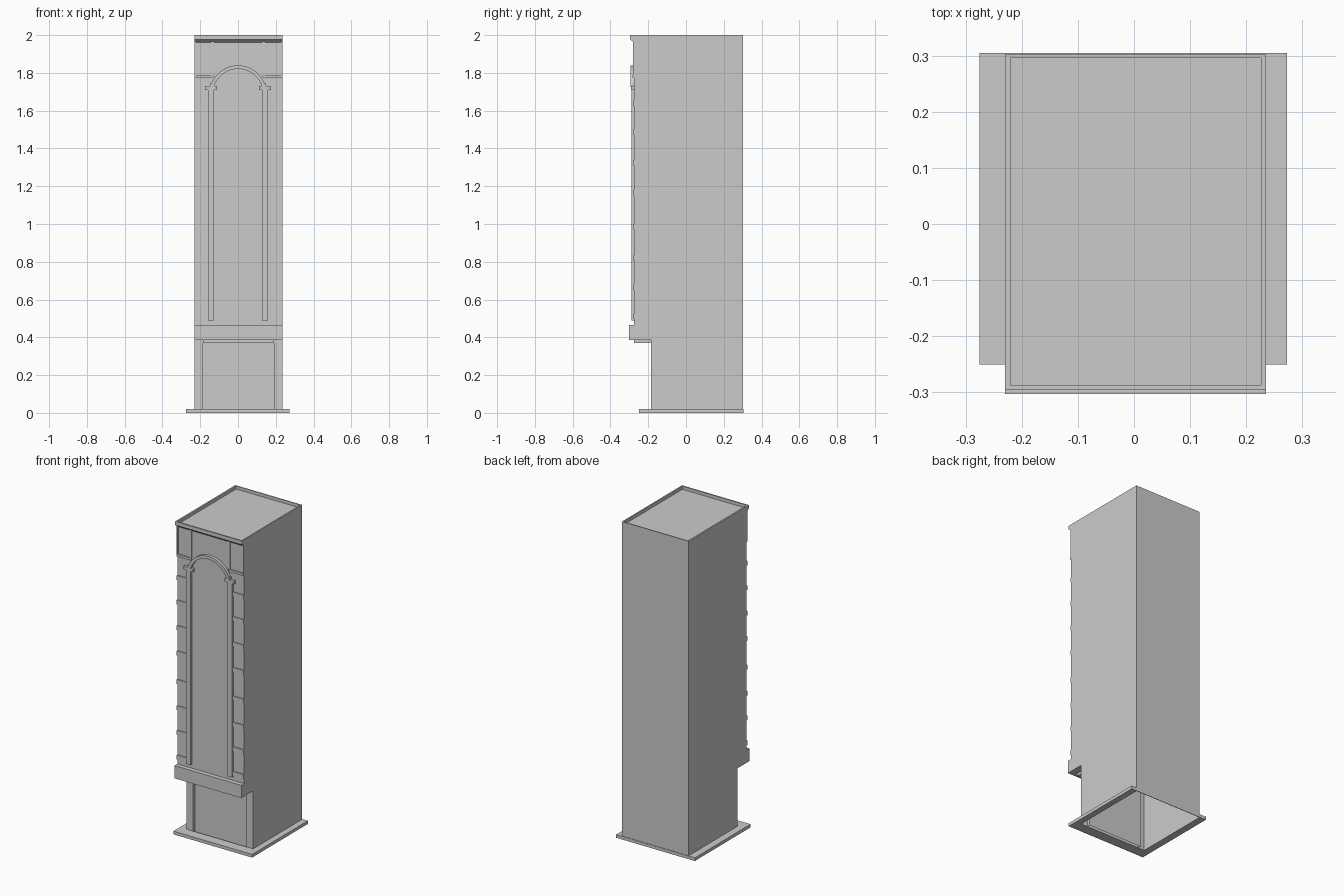
import bpy, bmesh, math

if "Cube" in bpy.data.objects:
    bpy.data.objects.remove(bpy.data.objects["Cube"])

XL, XR = -0.23, 0.235      # body sides
YF, YB = -0.275, 0.302     # upper front wall, back wall
YG = -0.185                # ground floor front


def make(name, verts, faces):
    me = bpy.data.meshes.new(name)
    me.from_pydata(verts, [], faces)
    bm = bmesh.new()
    bm.from_mesh(me)
    bmesh.ops.recalc_face_normals(bm, faces=bm.faces)
    bm.to_mesh(me)
    bm.free()
    ob = bpy.data.objects.new(name, me)
    bpy.context.collection.objects.link(ob)
    return ob


def extrude_x(name, prof, x0, x1, skip=()):
    """Extrude a (y, z) profile along x; skip leaves those sides open."""
    n = len(prof)
    verts = [(x, y, z) for x in (x0, x1) for y, z in prof]
    faces = [tuple(range(n)), tuple(range(n, 2 * n))]
    faces += [(i, (i + 1) % n, n + (i + 1) % n, n + i) for i in range(n) if i not in skip]
    return make(name, verts, faces)


def box(name, x0, x1, y0, y1, z0, z1):
    return extrude_x(name, [(y0, z0), (y1, z0), (y1, z1), (y0, z1)], x0, x1)


def ring(name, outer, inner, z0, z1):
    """Flat rectangular frame; outer and inner are (x0, x1, y0, y1)."""
    verts = []
    for z in (z0, z1):
        for a, b, c, d in (outer, inner):
            verts += [(a, c, z), (b, c, z), (b, d, z), (a, d, z)]
    faces = []
    for i in range(4):
        j = (i + 1) % 4
        faces += [(i, j, j + 4, i + 4), (i + 8, j + 8, j + 12, i + 12),
                  (i, j, j + 8, i + 8), (i + 4, j + 4, j + 12, i + 12)]
    return make(name, verts, faces)


# Hollow body: open underneath and at the ground floor front
extrude_x("body_shell", [(YG, 0), (YG, 0.385), (YF, 0.385), (YF, 1.98), (YB, 1.98), (YB, 0)],
          XL, XR, skip=(0, 5))

# Ground floor front: corner piers with recessed panel
plan = [(XL, YG), (-0.185, YG), (-0.185, YG + 0.02), (0.19, YG + 0.02), (0.19, YG), (XR, YG)]
n = len(plan)
make("ground_floor_front", [(x, y, z) for z in (0, 0.385) for x, y in plan],
     [(i, i + 1, n + i + 1, n + i) for i in range(n - 1)])
box("soffit", -0.185, 0.19, YF, YG + 0.02, 0.37, 0.386)

# Pavement-level plinth around three sides
ring("plinth", (-0.275, 0.273, -0.25, 0.305), (XL, XR, YG, YB), 0, 0.02)

# Cornices
box("lower_cornice", XL, XR, -0.303, YF, 0.385, 0.465)
extrude_x("top_cornice", [(YF, 1.96), (-0.28, 1.965), (-0.296, 1.977), (-0.296, 2),
                          (-0.287, 2), (-0.287, 1.98), (YF, 1.98)], XL, XR)

# Roof parapet
box("parapet_left", XL, -0.22, -0.287, YB, 1.98, 2)
box("parapet_right", 0.226, XR, -0.287, YB, 1.98, 2)
box("parapet_back", -0.22, 0.226, 0.296, YB, 1.98, 2)

# Facade trim on each side of the centre
for side, s, edge in (("left", -1, XL), ("right", 1, XR)):
    def strip(name, a, b, depth, z0, z1):
        x0, x1 = sorted((a, b))
        box(f"{side}_{name}", x0, x1, YF - depth, YF, z0, z1)
    strip("column", s * 0.128, s * 0.16, 0.014, 0.49, 1.71)
    strip("capital", s * 0.11, s * 0.175, 0.017, 1.71, 1.73)
    strip("impost", s * 0.127, s * 0.147, 0.014, 1.73, 1.745)
    strip("string_course", s * 0.13, edge, 0.009, 1.775, 1.79)
    strip("panel_inner_frame", s * 0.128, s * 0.142, 0.006, 1.79, 1.965)
    strip("panel_outer_frame", edge - s * 0.007, edge, 0.006, 1.79, 1.965)
    for i, z in enumerate((0.51, 0.665, 0.82, 0.985, 1.165, 1.325, 1.485, 1.64)):
        strip(f"band_{i + 1}", s * 0.16, edge, 0.006, z - 0.014, z + 0.014)

# Arch over the columns
cz, r0, r1, start, seg = 1.689, 0.132, 0.151, math.radians(16), 24
verts, faces = [], []
for i in range(seg + 1):
    a = start + (math.pi - 2 * start) * i / seg
    for r, y in ((r0, YF), (r1, YF), (r1, -0.294), (r0, -0.294)):
        verts.append((r * math.cos(a), y, cz + r * math.sin(a)))
for i in range(seg):
    for k in range(4):
        m = (k + 1) % 4
        faces.append((4 * i + k, 4 * i + m, 4 * i + 4 + m, 4 * i + 4 + k))
faces += [(0, 1, 2, 3), tuple(4 * seg + k for k in range(4))]
make("arch", verts, faces)
